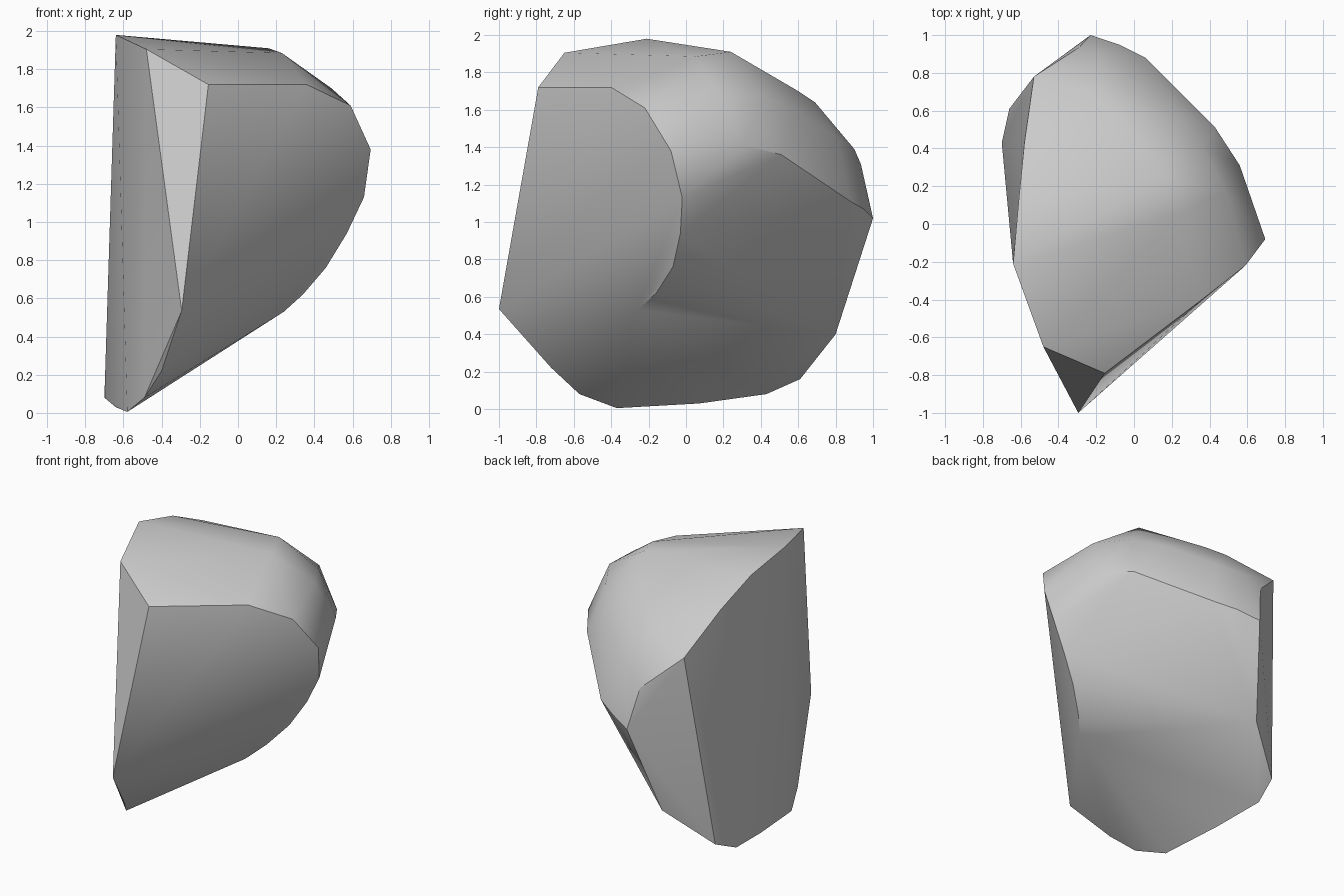
import bpy
import bmesh
import math

# Remove the default cube only
default_cube = bpy.data.objects.get("Cube")
if default_cube:
    bpy.data.objects.remove(default_cube, do_unlink=True)


def make_material(name, color):
    """One flat colour for viewport and render."""
    material = bpy.data.materials.new(name)
    material.use_nodes = True
    material.diffuse_color = color
    shader = next(n for n in material.node_tree.nodes if n.type == "BSDF_PRINCIPLED")
    shader.inputs["Base Color"].default_value = color
    shader.inputs["Roughness"].default_value = 0.9
    return material


def hull_object(name, outlines, material, crease_degrees):
    """Wrap a convex skin around outlines and keep its strong creases sharp."""
    bm = bmesh.new()
    for outline in outlines:
        for corner in outline:
            bm.verts.new(corner)
    result = bmesh.ops.convex_hull(bm, input=bm.verts[:])
    loose = set(result["geom_interior"]) | set(result["geom_unused"])
    loose = [v for v in loose if isinstance(v, bmesh.types.BMVert) and v.is_valid]
    bmesh.ops.delete(bm, geom=loose, context="VERTS")

    # Merge the nearly coplanar triangles into clean flat facets
    bmesh.ops.dissolve_limit(bm, angle_limit=math.radians(2),
                             verts=bm.verts[:], edges=bm.edges[:])
    bmesh.ops.recalc_face_normals(bm, faces=bm.faces[:])

    mesh = bpy.data.meshes.new(name)
    bm.to_mesh(mesh)
    bm.free()
    mesh.materials.append(material)
    obj = bpy.data.objects.new(name, mesh)
    bpy.context.collection.objects.link(obj)

    bpy.ops.object.select_all(action="DESELECT")
    obj.select_set(True)
    bpy.context.view_layer.objects.active = obj
    bpy.ops.object.shade_smooth_by_angle(angle=math.radians(crease_degrees))
    return obj


# Rim of the large flat break on the front right
front_break = [
    (-.155, -.79, 1.72), (.36, -.4, 1.72), (.59, -.22, 1.61),
    (.695, -.08, 1.38), (.66, -.02, 1.13), (.57, -.03, .94),
    (.46, -.07, .76), (.34, -.16, .62), (.24, -.26, .53),
    (-.295, -1, .535),
]

# Rim of the tall side wall, from the top edge round to the base
side_wall = [
    (-.48, -.65, 1.905), (-.64, -.21, 1.98), (-.61, .13, 1.9),
    (-.58, .43, 1.76), (-.53, .78, 1.53), (-.66, .61, .16),
    (-.7, .43, .08), (-.64, .07, .03), (-.58, -.37, .005),
    (-.49, -.57, .08), (-.4, -.72, .22),
]

# Rim of the back facet
back_facet = [(-.29, .935, 1.31), (-.23, 1, 1.02), (-.37, .8, .4)]

# Ridge between the crown and the undercut flank
flank_ridge = [(-.08, .95, 1.07), (.06, .88, 1.11), (.43, .51, 1.36), (.56, .31, 1.41)]

# Rounded crown and shoulder
crown = [
    (.23, .05, 1.885), (.16, .24, 1.91), (.49, .17, 1.7),
    (.36, .4, 1.675), (.24, .58, 1.6), (-.02, .81, 1.45),
    (-.1, .6, 1.7), (-.2, .69, 1.64), (-.18, .9, 1.39),
]

stone_grey = make_material("stone grey", (.6, .6, .6, 1))
hull_object("rock", [front_break, side_wall, back_facet, flank_ridge, crown],
            stone_grey, 30)
